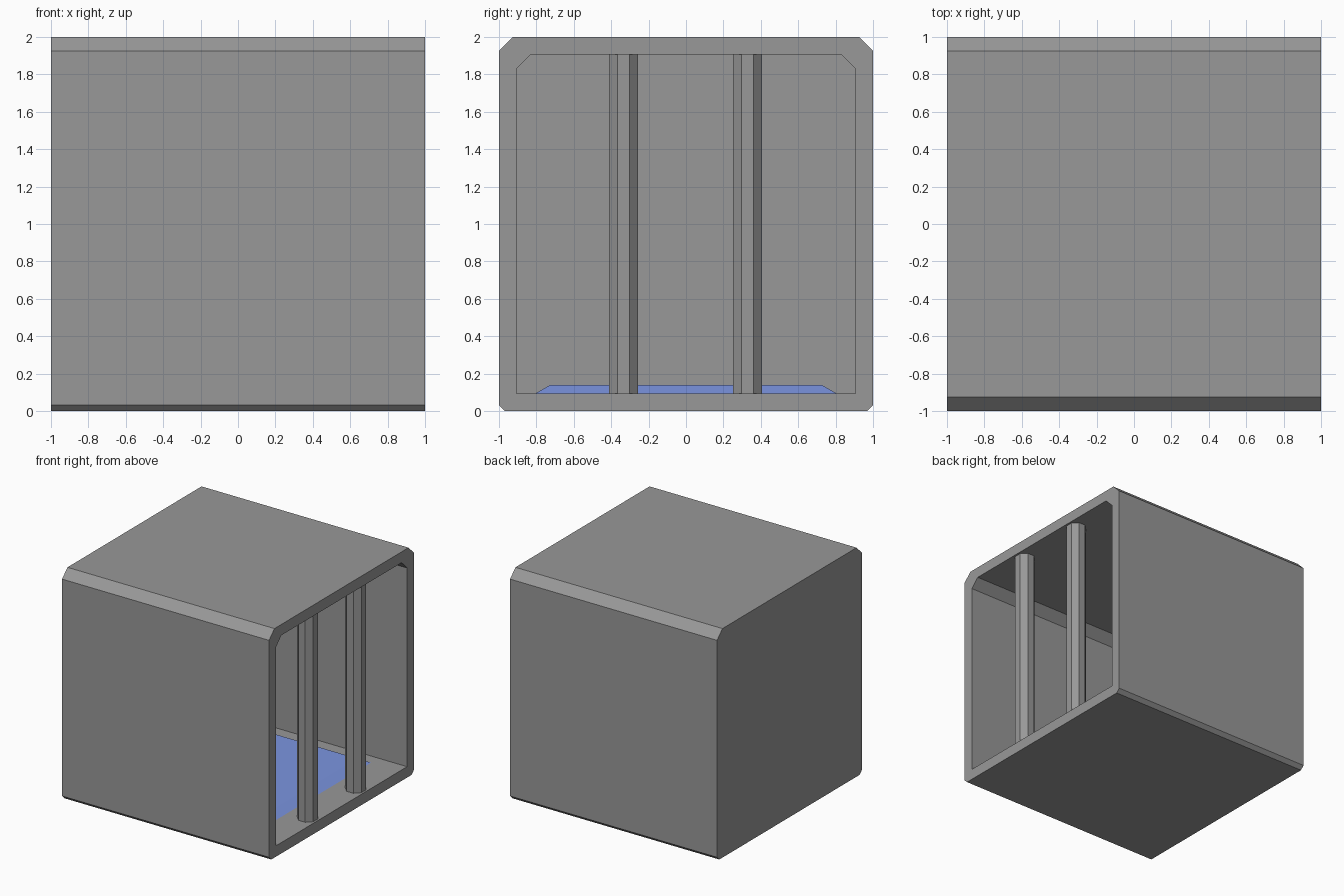
import bpy
import bmesh
import math

if "Cube" in bpy.data.objects:
    bpy.data.objects.remove(bpy.data.objects["Cube"])


def make_material(name, color):
    material = bpy.data.materials.new(name)
    material.diffuse_color = color
    material.use_nodes = True
    material.node_tree.nodes["Principled BSDF"].inputs["Base Color"].default_value = material.diffuse_color
    return material


grey = make_material("dark_grey", (0.314, 0.314, 0.314, 1))
blue = make_material("mat_blue", (0.2, 0.3, 0.75, 1))


def make_object(name, bm):
    bmesh.ops.recalc_face_normals(bm, faces=bm.faces)
    mesh = bpy.data.meshes.new(name)
    bm.to_mesh(mesh)
    bm.free()
    obj = bpy.data.objects.new(name, mesh)
    bpy.context.collection.objects.link(obj)
    return obj


def prism_x(name, half_profile, x0, x1):
    """Mirror a (y, z) half profile and extrude it along x."""
    profile = half_profile + [(-y, z) for y, z in reversed(half_profile)]
    bm = bmesh.new()
    face = bm.faces.new([bm.verts.new((x0, y, z)) for y, z in profile])
    ext = bmesh.ops.extrude_face_region(bm, geom=[face])
    moved = [v for v in ext["geom"] if isinstance(v, bmesh.types.BMVert)]
    bmesh.ops.translate(bm, verts=moved, vec=(x1 - x0, 0, 0))
    obj = make_object(name, bm)
    obj.data.materials.append(grey)
    return obj


# Box shell, chamfered along x and open on the +x side
shell = prism_x("box_shell", [(0.968, 0), (1, 0.032), (1, 1.926), (0.925, 2)], -1, 1)
cutter = prism_x("cavity_cutter", [(0.905, 0.095), (0.905, 1.83), (0.83, 1.905)], -0.905, 1.2)
cut = shell.modifiers.new("cavity", "BOOLEAN")
cut.operation = "DIFFERENCE"
cut.solver = "EXACT"
cut.object = cutter
bpy.context.view_layer.objects.active = shell
bpy.ops.object.modifier_apply(modifier=cut.name)
bpy.data.objects.remove(cutter)

# Two octagonal bars across the opening
for side, y in (("left", -0.333), ("right", 0.33)):
    bpy.ops.mesh.primitive_cylinder_add(
        vertices=8, radius=0.0775 / math.cos(math.pi / 8), depth=1.83,
        location=(0.905, y, 1.0), rotation=(0, 0, math.pi / 8))
    bpy.context.object.name = side + "_bar"
    bpy.context.object.data.materials.append(grey)

# Blue floor mat with sloped sides
bm = bmesh.new()
bmesh.ops.create_cube(bm, size=2)
for v in bm.verts:
    top = v.co.z > 0
    inset = 0.08 if top else 0
    v.co.x *= 0.725 - inset
    v.co.y *= 0.805 - inset
    v.co.z = 0.14 if top else 0.094
floor_mat = make_object("floor_mat", bm)
floor_mat.data.materials.append(blue)
